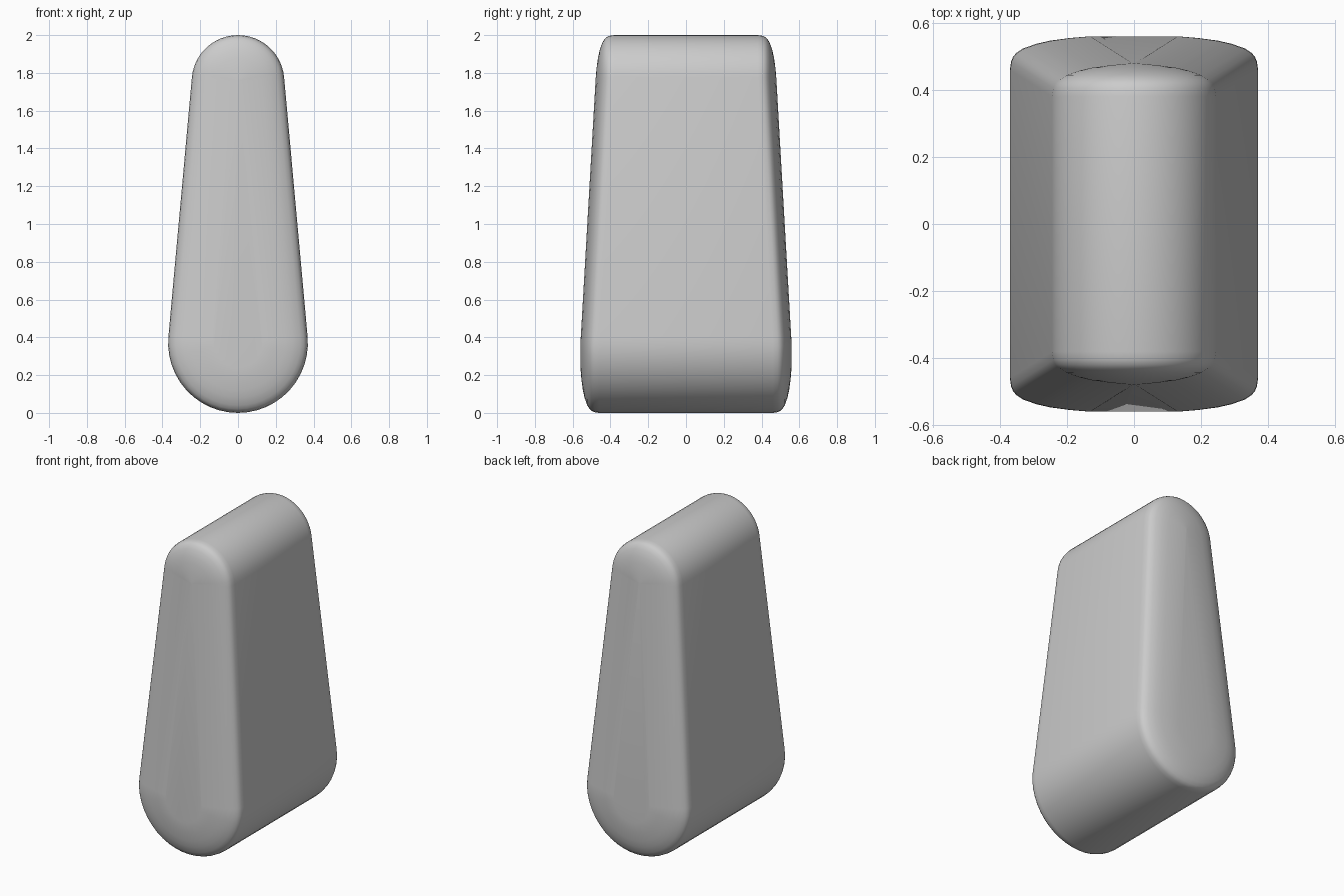
import bpy, bmesh
from math import sin, cos, pi, asin

cube = bpy.data.objects.get("Cube")
if cube:
    bpy.data.objects.remove(cube, do_unlink=True)

# Teardrop outline: a large lower arc and a small upper arc joined by tangents
LOW_Z, LOW_R = 0.37, 0.37
TOP_Z, TOP_R = 1.755, 0.245
TILT = asin((LOW_R - TOP_R) / (TOP_Z - LOW_Z))
STEPS = 24


def outline(inset):
    pts = []
    for cz, r, start, sweep in ((TOP_Z, TOP_R, TILT, pi - 2 * TILT),
                                (LOW_Z, LOW_R, pi - TILT, pi + 2 * TILT)):
        for i in range(STEPS + 1):
            a = start + sweep * i / STEPS
            pts.append(((r - inset) * cos(a), cz + (r - inset) * sin(a)))
    return pts


def wall_half(z):
    # the body gets shorter front to back towards the top
    t = min(max((z - LOW_Z) / (TOP_Z - LOW_Z), 0), 1)
    return 0.46 - 0.08 * t


# Rounded rim and gently domed end: (inset, rise)
DOME = [(0, 0), (0.004, 0.025), (0.01, 0.039), (0.02, 0.05), (0.04, 0.063),
        (0.08, 0.077), (0.12, 0.086), (0.18, 0.094), (0.24, 0.099)]

bm = bmesh.new()
rings = []
for side, rows in ((-1, DOME[::-1]), (1, DOME)):
    for inset, rise in rows:
        rings.append([bm.verts.new((x, side * (wall_half(z) + rise), z))
                      for x, z in outline(inset)])
for a, b in zip(rings, rings[1:]):
    for i in range(len(a)):
        j = (i + 1) % len(a)
        bm.faces.new((a[i], a[j], b[j], b[i]))
bm.faces.new(rings[0])
bm.faces.new(rings[-1])
bmesh.ops.recalc_face_normals(bm, faces=bm.faces)

mesh = bpy.data.meshes.new("rounded_wedge_body")
bm.to_mesh(mesh)
bm.free()
body = bpy.data.objects.new("rounded_wedge_body", mesh)
bpy.context.collection.objects.link(body)

# Plain grey finish
grey = bpy.data.materials.new("plain grey")
grey.use_nodes = True
colour = (0.6, 0.6, 0.6, 1)
grey.diffuse_color = colour
grey.node_tree.nodes["Principled BSDF"].inputs["Base Color"].default_value = colour
mesh.materials.append(grey)

bpy.context.view_layer.objects.active = body
body.select_set(True)
bpy.ops.object.shade_smooth_by_angle(angle=pi / 3)
